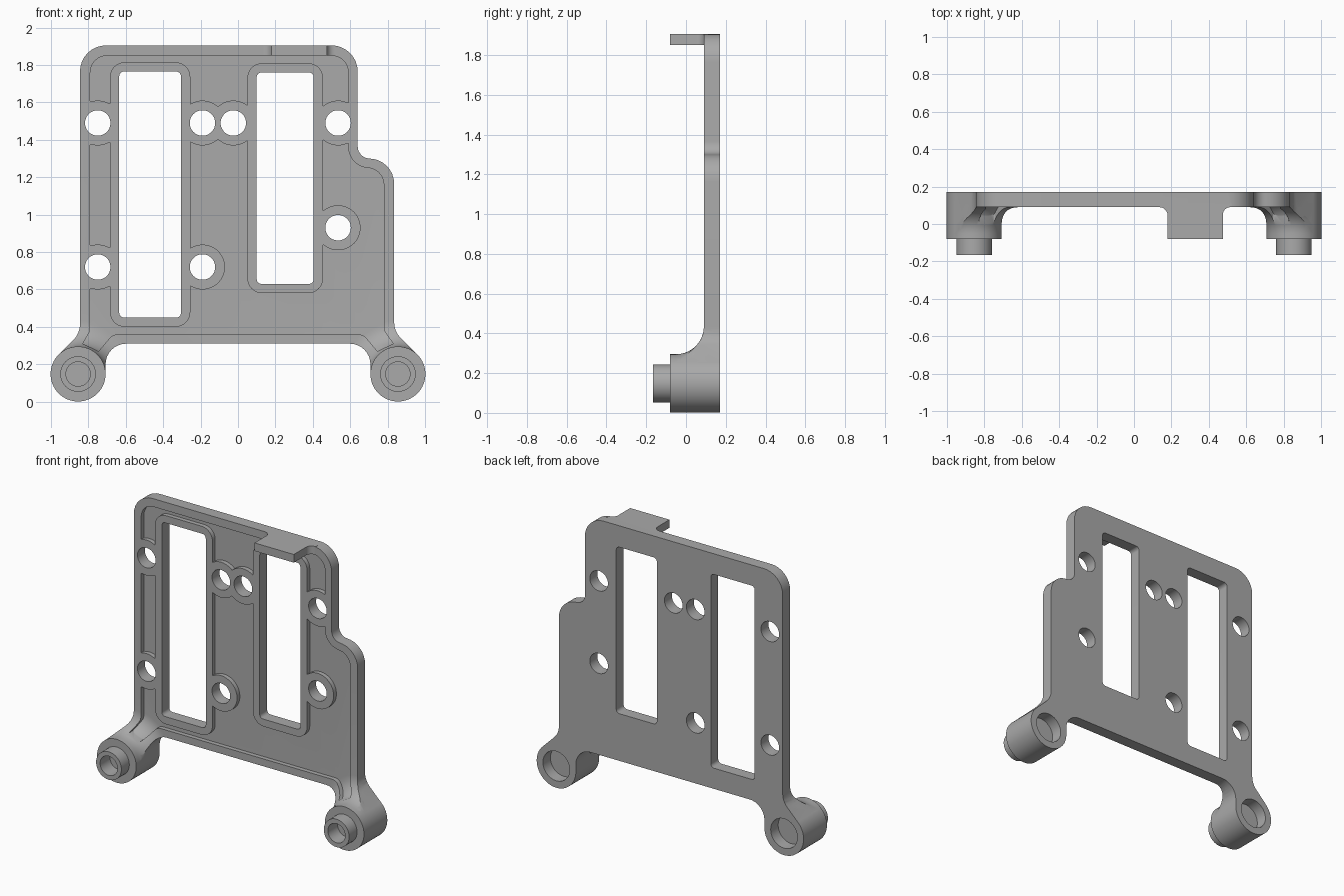
import bpy, bmesh
from math import pi, sin, cos, tan
from mathutils import Vector

if "Cube" in bpy.data.objects:
    bpy.data.objects.remove(bpy.data.objects["Cube"])

BACK, FRONT, FLOOR = 0.17, 0.09, 0.12      # plate back, rim face, pocket floor
BOSS_X, BOSS_Z, BOSS_R = 0.855, 0.148, 0.147

grey = bpy.data.materials.new("plain_grey")
grey.use_nodes = True
grey.diffuse_color = (0.4, 0.4, 0.4, 1)
grey.node_tree.nodes["Principled BSDF"].inputs["Base Color"].default_value = (0.4, 0.4, 0.4, 1)


def finish(name, bm):
    bmesh.ops.recalc_face_normals(bm, faces=bm.faces)
    mesh = bpy.data.meshes.new(name)
    bm.to_mesh(mesh)
    bm.free()
    mesh.materials.append(grey)
    obj = bpy.data.objects.new(name, mesh)
    bpy.context.collection.objects.link(obj)
    return obj


def rounded(corners, steps=8):
    """Polygon whose corners (a, b, radius) are replaced by arcs."""
    out = []
    for i, c in enumerate(corners):
        p = Vector(c[:2])
        r = c[2] if len(c) > 2 else 0
        if not r:
            out.append(p)
            continue
        u = (Vector(corners[i - 1][:2]) - p).normalized()
        v = (Vector(corners[(i + 1) % len(corners)][:2]) - p).normalized()
        half = u.angle(v) / 2
        centre = p + (u + v).normalized() * (r / sin(half))
        start = p + u * (r / tan(half)) - centre
        end = p + v * (r / tan(half)) - centre
        sweep = pi - 2 * half
        for k in range(steps + 1):
            t = k / steps
            out.append(centre + (start * sin((1 - t) * sweep) + end * sin(t * sweep)) / sin(sweep))
    return out


def prism(name, points, lo, hi, axis="y"):
    """Extrude a polygon along y (points are x, z) or z (points are x, y)."""
    bm = bmesh.new()
    place = (lambda p: (p.x, lo, p.y)) if axis == "y" else (lambda p: (p.x, p.y, lo))
    face = bm.faces.new([bm.verts.new(place(p)) for p in points])
    grown = bmesh.ops.extrude_face_region(bm, geom=[face])["geom"]
    shift = Vector((0, hi - lo, 0)) if axis == "y" else Vector((0, 0, hi - lo))
    bmesh.ops.translate(bm, vec=shift, verts=[g for g in grown if isinstance(g, bmesh.types.BMVert)])
    return finish(name, bm)


def block(name, x0, x1, z0, z1, r, lo, hi):
    return prism(name, rounded([(x0, z0, r), (x1, z0, r), (x1, z1, r), (x0, z1, r)]), lo, hi)


def lathe(name, x, z, profile, sides=64):
    """Solid turned about a y-directed axis from (radius, y) pairs."""
    bm = bmesh.new()
    rings = [[bm.verts.new((x + r * cos(2 * pi * k / sides), y, z + r * sin(2 * pi * k / sides)))
              for k in range(sides)] for r, y in profile]
    for a, b in zip(rings, rings[1:]):
        for k in range(sides):
            n = (k + 1) % sides
            bm.faces.new((a[k], a[n], b[n], b[k]))
    bm.faces.new(rings[0])
    bm.faces.new(rings[-1])
    return finish(name, bm)


def combine(target, tool, operation):
    mod = target.modifiers.new("cut", "BOOLEAN")
    mod.operation, mod.solver, mod.object = operation, "EXACT", tool
    with bpy.context.temp_override(object=target, active_object=target):
        bpy.ops.object.modifier_apply(modifier=mod.name)
    bpy.data.objects.remove(tool)


def flare(side, seat, radius):
    """Concave skirt from the boss wall down to the seat level, kept inside the outline."""
    arc = [(BOSS_R + radius * (1 - cos(a)), seat - radius + radius * sin(a))
           for a in [pi / 2 * k / 10 for k in range(11)]]
    skirt = lathe("skirt", side * BOSS_X, BOSS_Z, arc + [(arc[-1][0], BACK)])
    combine(skirt, prism("clip", outline, -0.3, BACK), "INTERSECT")
    return skirt


# Plate outline with a foot leading to each boss
tangent = BOSS_R * 0.7071
feet = [(BOSS_X + tangent, BOSS_Z + tangent), (BOSS_X, BOSS_Z),
        (BOSS_X - BOSS_R, BOSS_Z), (BOSS_X - BOSS_R, 0.31, 0.11)]
outline = rounded([(-0.845, 1.905, 0.14), (0.64, 1.905, 0.14), (0.64, 1.3, 0.065), (0.835, 1.3, 0.135),
                   (0.835, 0.375, 0.12)] + feet
                  + [(-c[0],) + c[1:] for c in reversed(feet)] + [(-0.845, 0.365, 0.12)])
plate = prism("mounting_plate", outline, FRONT, BACK)
for side in (-1, 1):
    combine(plate, flare(side, FRONT, 0.14), "UNION")

# Front pocket, leaving window frames and screw pads standing
pocket = prism("pocket", rounded([
    (-0.79, 1.85, 0.09), (0.59, 1.85, 0.09), (0.59, 1.25, 0.11), (0.78, 1.25, 0.09),
    (0.78, 0.38, 0.05), (0.83, 0.31), (0.745, 0.27), (0.67, 0.36, 0.06),
    (-0.67, 0.36, 0.06), (-0.745, 0.27), (-0.83, 0.31), (-0.79, 0.38, 0.05)]), -0.2, FLOOR)
windows = [(-0.635, -0.305, 0.45, 1.765), (0.1, 0.405, 0.63, 1.76)]
holes = [(-0.75, 1.49), (-0.19, 1.49), (-0.025, 1.49), (0.535, 1.49),
         (-0.75, 0.72), (-0.19, 0.72), (0.535, 0.93)]
for x0, x1, z0, z1 in windows:
    combine(pocket, block("frame", x0 - 0.05, x1 + 0.05, z0 - 0.05, z1 + 0.05, 0.08, -0.3, 0.2), "DIFFERENCE")
for x, z in holes:
    combine(pocket, lathe("pad", x, z, [(0.12, -0.3), (0.12, 0.2)]), "DIFFERENCE")

# Soften the pocket's upright corners
bm = bmesh.new()
bm.from_mesh(pocket.data)
bmesh.ops.remove_doubles(bm, verts=bm.verts, dist=0.0005)
sharp = [e for e in bm.edges if len(e.link_faces) == 2 and e.calc_face_angle() > 0.6
         and abs((e.verts[0].co - e.verts[1].co).normalized().y) > 0.99]
bmesh.ops.bevel(bm, geom=sharp, offset=0.02, segments=3, profile=0.5, affect="EDGES", clamp_overlap=True)
bm.to_mesh(pocket.data)
bm.free()
combine(plate, pocket, "DIFFERENCE")

# Through openings
for x0, x1, z0, z1 in windows:
    combine(plate, block("window", x0, x1, z0, z1, 0.025, 0, 0.3), "DIFFERENCE")
for x, z in holes:
    combine(plate, lathe("hole", x, z, [(0.068, 0), (0.068, 0.3)]), "DIFFERENCE")

# Bosses with stepped spigot, front bore and rear counterbore
for side in (-1, 1):
    x = side * BOSS_X
    combine(plate, flare(side, FLOOR, 0.13), "UNION")
    combine(plate, lathe("boss", x, BOSS_Z, [(0.095, -0.165), (0.095, -0.08), (BOSS_R, -0.08), (BOSS_R, BACK)]), "UNION")
    combine(plate, lathe("front_bore", x, BOSS_Z, [(0.065, -0.3), (0.065, -0.06)]), "DIFFERENCE")
    combine(plate, lathe("rear_bore", x, BOSS_Z, [(0.1, 0.09), (0.1, 0.3)]), "DIFFERENCE")

# Tab on the top edge
tab = rounded([(0.13, 0.11), (0.13, 0.09), (0.18, 0.09, 0.045), (0.18, -0.08),
               (0.475, -0.08), (0.475, 0.09, 0.04), (0.52, 0.09), (0.52, 0.11)])
combine(plate, prism("tab", tab, 1.85, 1.905, "z"), "UNION")

bpy.ops.object.select_all(action="DESELECT")
plate.select_set(True)
bpy.context.view_layer.objects.active = plate
bpy.ops.object.shade_smooth_by_angle(angle=pi / 6)
